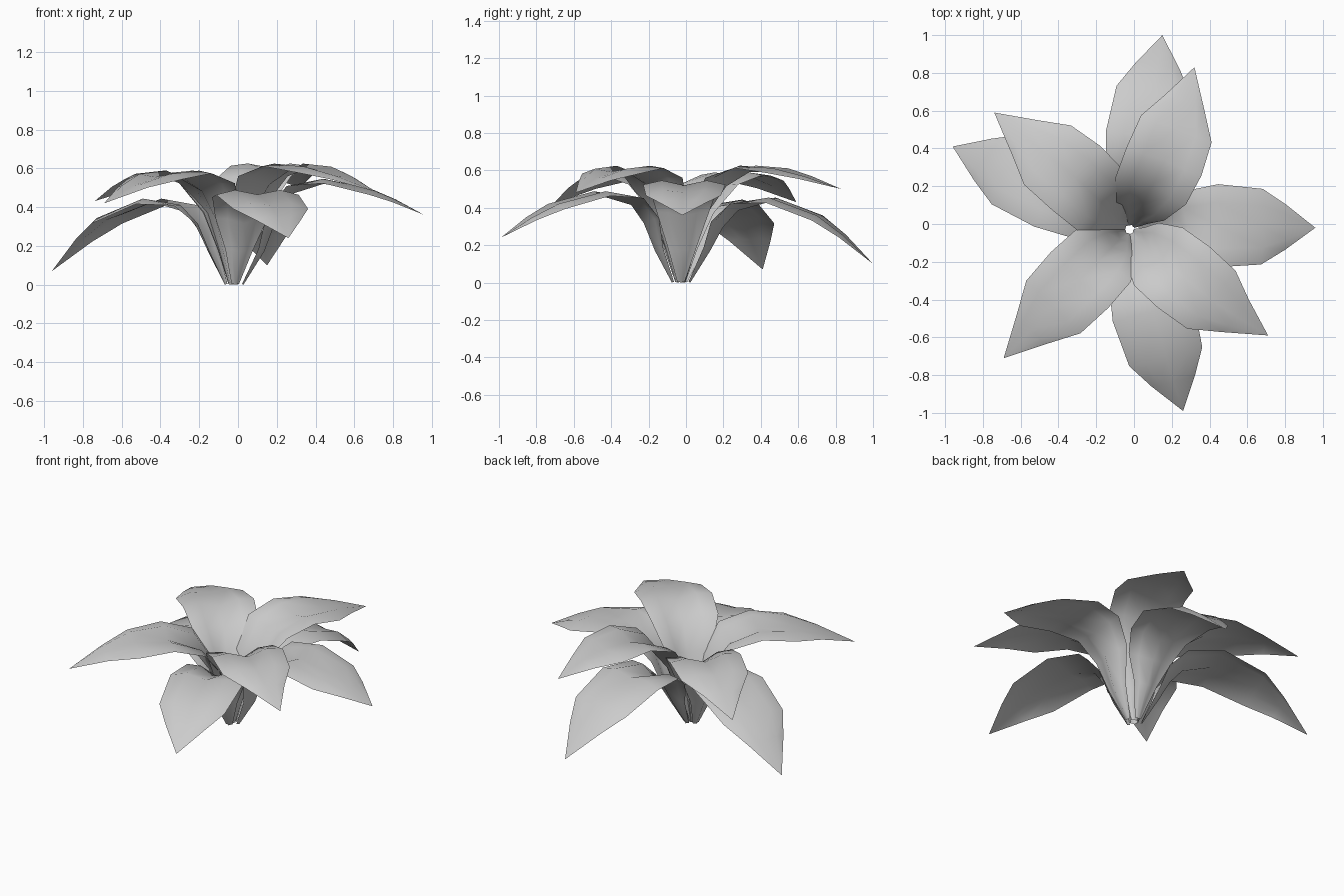
import bpy, bmesh, math
from mathutils import Vector

if "Cube" in bpy.data.objects:
    bpy.data.objects.remove(bpy.data.objects["Cube"])

CENTRE = Vector((-0.025, -0.03, 0))      # where the leaf bases gather
ACROSS = (-1, -0.55, 0, 0.55, 1)         # points across a blade


def profile(kind, length, peak, tip):
    """Side profile of a leaf as (reach, height, half width)."""
    if kind == "upper":
        pts = [(0.025, 0, 0.02), (0.08, 0.17, 0.065), (0.145, 0.35 * peak / 0.57, 0.135),
               (0.25, peak - 0.085, 0.20)]
        start, power = 0.52, 1.7
        ends = ((0.42, 0.212), (0.62, 0.20), (0.79, 0.11))
    else:
        pts = [(0.05, 0, 0.02), (0.15, 0.17, 0.075), (0.215, 0.30 * peak / 0.45, 0.14),
               (0.29, peak - 0.06, 0.185)]
        start, power = 0.47, 1.6
        ends = ((0.46, 0.22), (0.71, 0.20), (0.84, 0.12))
    k = start * length
    for frac, half in ends:
        r = frac * length
        t = (r - k) / (length - k)
        drop = (peak - tip) * t ** power if t > 0 else 0.01
        pts.append((r, peak - drop, half))
    pts.append((length, tip, 0))
    return pts


def leaf(name, kind, tip, peak, bend=0.0):
    d = Vector((tip[0], tip[1], 0))
    length = d.length
    d.normalize()
    side = Vector((-d.y, d.x, 0))
    pts = profile(kind, length, peak, tip[2])
    last = len(pts) - 1
    bm = bmesh.new()
    rows = []
    for i, (r, z, half) in enumerate(pts):
        a, b = pts[max(i - 1, 0)], pts[min(i + 1, last)]
        tan = Vector((b[0] - a[0], b[1] - a[1])).normalized()
        f = r / length
        mid = CENTRE * max(0, 1 - 2.5 * f) + d * r + side * bend * math.sin(math.pi * f)
        row = []
        for u in ACROSS:
            # channelled near the stem, edges rolling over further out
            channel = abs(u) * max(tan.y, -0.2) * 0.45 * half
            ridge = {0: 0, 0.55: 0.11, 1: 0.0}[abs(u)] * half
            lift = channel + ridge
            row.append(bm.verts.new(mid + side * u * half - d * tan.y * lift
                                    + Vector((0, 0, z + tan.x * lift))))
        rows.append(row)
    for lo, hi in zip(rows, rows[1:]):
        for j in range(len(ACROSS) - 1):
            bm.faces.new((lo[j + 1], lo[j], hi[j], hi[j + 1]))
    bmesh.ops.remove_doubles(bm, verts=bm.verts, dist=0.0005)
    for face in bm.faces:
        face.smooth = True
    bmesh.ops.recalc_face_normals(bm, faces=bm.faces)
    if sum(fc.normal.z for fc in bm.faces) < 0:
        bmesh.ops.reverse_faces(bm, faces=bm.faces)
    mesh = bpy.data.meshes.new(name)
    bm.to_mesh(mesh)
    bm.free()
    bpy.context.collection.objects.link(bpy.data.objects.new(name, mesh))


# Upper ring of leaves
leaf("upper_leaf_back", "upper", (0.32, 0.83, 0.50), 0.60, -0.03)
leaf("upper_leaf_left", "upper", (-0.74, 0.59, 0.43), 0.565)
leaf("upper_leaf_front_left", "upper", (-0.69, -0.71, 0.42), 0.565)
leaf("upper_leaf_front_right", "upper", (0.71, -0.59, 0.48), 0.60, -0.05)

# Lower ring of drooping leaves
leaf("lower_leaf_back", "lower", (0.15, 1.0, 0.10), 0.445)
leaf("lower_leaf_left", "lower", (-0.96, 0.41, 0.07), 0.435)
leaf("lower_leaf_front", "lower", (0.26, -0.99, 0.24), 0.475, -0.02)
leaf("lower_leaf_right", "lower", (0.96, -0.02, 0.36), 0.53)
